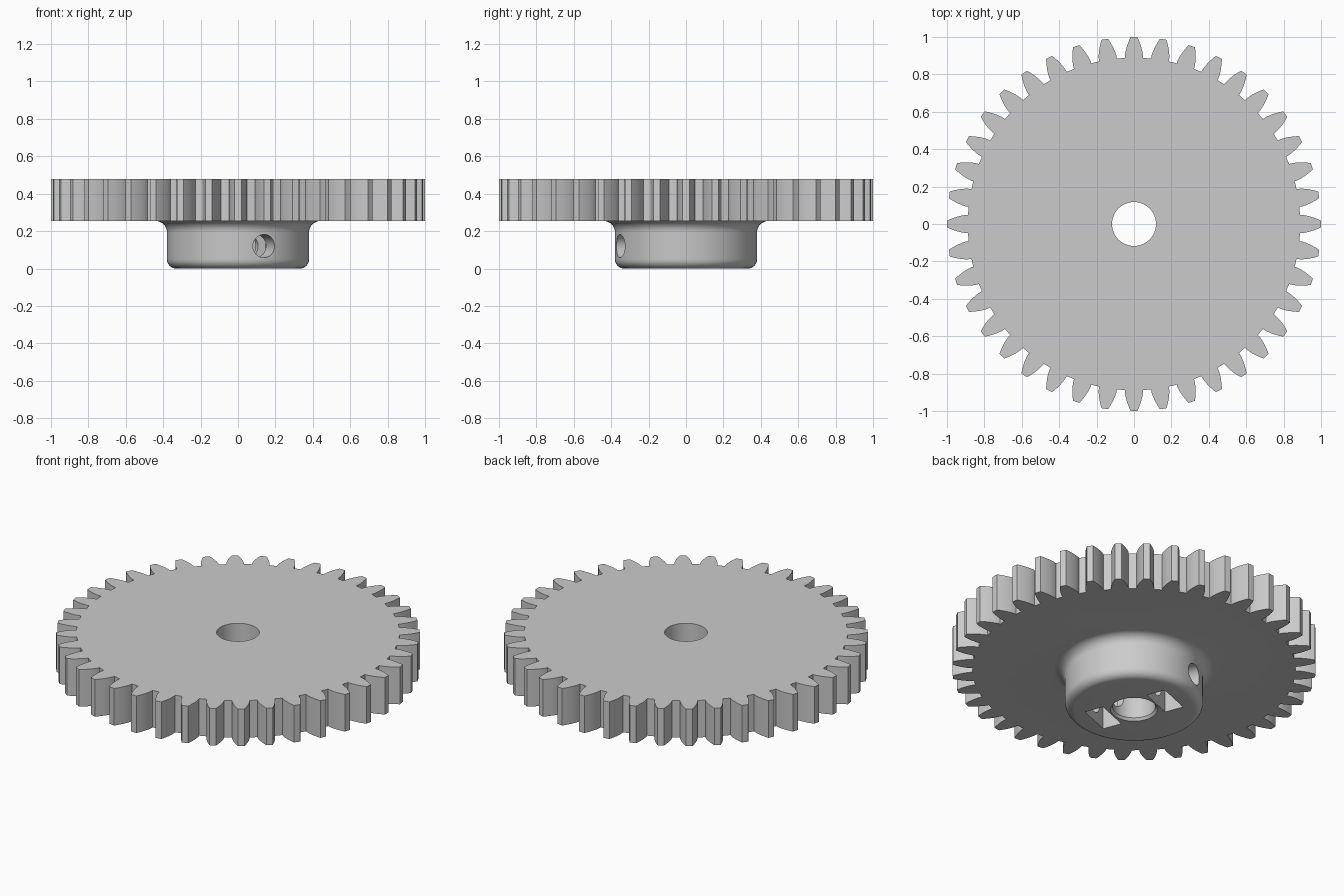
import bpy, bmesh, math
from mathutils import Matrix

if "Cube" in bpy.data.objects:
    bpy.data.objects.remove(bpy.data.objects["Cube"])

grey = bpy.data.materials.new("plain_grey")
grey.diffuse_color = (0.6, 0.6, 0.6, 1)
grey.use_nodes = True
grey.node_tree.nodes["Principled BSDF"].inputs["Base Color"].default_value = grey.diffuse_color


def finish(name, bm, matrix=None):
    if matrix:
        bm.transform(matrix)
    bmesh.ops.recalc_face_normals(bm, faces=bm.faces[:])
    mesh = bpy.data.meshes.new(name)
    bm.to_mesh(mesh)
    bm.free()
    mesh.materials.append(grey)
    ob = bpy.data.objects.new(name, mesh)
    bpy.context.collection.objects.link(ob)
    return ob


def prism(name, pts, lo, hi, matrix=None):
    """Extrude a flat outline from lo to hi along its local z."""
    bm = bmesh.new()
    face = bm.faces.new([bm.verts.new((x, y, lo)) for x, y in pts])
    res = bmesh.ops.extrude_face_region(bm, geom=[face])
    top = [v for v in res["geom"] if isinstance(v, bmesh.types.BMVert)]
    bmesh.ops.translate(bm, verts=top, vec=(0, 0, hi - lo))
    return finish(name, bm, matrix)


def lathe(name, profile, steps=96):
    """Spin (radius, height) points around z."""
    bm = bmesh.new()
    vs = [bm.verts.new((r, 0, z)) for r, z in profile]
    es = [bm.edges.new(p) for p in zip(vs, vs[1:])]
    bmesh.ops.spin(bm, geom=vs + es, cent=(0, 0, 0), axis=(0, 0, 1),
                   angle=math.tau, steps=steps)
    bmesh.ops.remove_doubles(bm, verts=bm.verts[:], dist=1e-5)
    return finish(name, bm)


def arc(cx, cz, r, a0, a1, n=8):
    angles = [math.radians(a0 + (a1 - a0) * i / n) for i in range(n + 1)]
    return [(cx + r * math.cos(a), cz + r * math.sin(a)) for a in angles]


def combine(target, other, operation):
    mod = target.modifiers.new(operation, 'BOOLEAN')
    mod.operation = operation
    mod.solver = 'EXACT'
    mod.object = other
    bpy.ops.object.select_all(action='DESELECT')
    target.select_set(True)
    bpy.context.view_layer.objects.active = target
    bpy.ops.object.modifier_apply(modifier=mod.name)
    bpy.data.objects.remove(other)


# Toothed disc: 40 involute teeth
TEETH, PITCH_R, ROOT_R = 40, 0.952, 0.889
BASE_R = PITCH_R * math.cos(math.radians(20))
inv = lambda a: math.tan(a) - a
base_half = math.pi / (2 * TEETH) + inv(math.radians(20))
flank = [(ROOT_R, base_half)]
for r in (BASE_R, 0.91, 0.93, 0.955, 0.98, 1.0):
    flank.append((r, base_half - inv(math.acos(min(1, BASE_R / r)))))
outline = []
for k in range(TEETH):
    mid = math.tau * k / TEETH
    tooth = [(r, mid - h) for r, h in flank] + [(r, mid + h) for r, h in reversed(flank)]
    outline += [(r * math.cos(a), r * math.sin(a)) for r, a in tooth]
gear = prism("gear_wheel", outline, 0.254, 0.479)

# Hub with a rounded lower edge and a fillet under the disc
hub = lathe("hub", [(0, 0)] + arc(0.33, 0.05, 0.05, -90, 0)
            + arc(0.44, 0.194, 0.06, 180, 90) + [(0.44, 0.3), (0, 0.3)])
combine(gear, hub, 'UNION')

# Shaft bore with a small chamfer below
bore = lathe("bore_cutter", [(0, -0.05), (0.129, -0.05), (0.129, 0), (0.1175, 0.015),
                             (0.1175, 0.6), (0, 0.6)], 64)
combine(gear, bore, 'DIFFERENCE')

# Two nut slots and the set screw hole running across the hub
d = math.radians(111.5)
cross = Matrix(((-math.sin(d), 0, math.cos(d), 0),
                (math.cos(d), 0, math.sin(d), 0),
                (0, 1, 0, 0), (0, 0, 0, 1)))
slot = [(-0.105, -0.05), (0.105, -0.05), (0.105, 0.18), (0, 0.24), (-0.105, 0.18)]
for lo, hi in ((0.137, 0.25), (-0.25, -0.137)):
    combine(gear, prism("slot_cutter", slot, lo, hi, cross), 'DIFFERENCE')
screw = prism("screw_cutter", arc(0, 0.12, 0.062, 0, 348.75, 31), -0.5, 0.5, cross)
combine(gear, screw, 'DIFFERENCE')

gear.select_set(True)
bpy.context.view_layer.objects.active = gear
bpy.ops.object.shade_smooth_by_angle(angle=math.radians(25))
